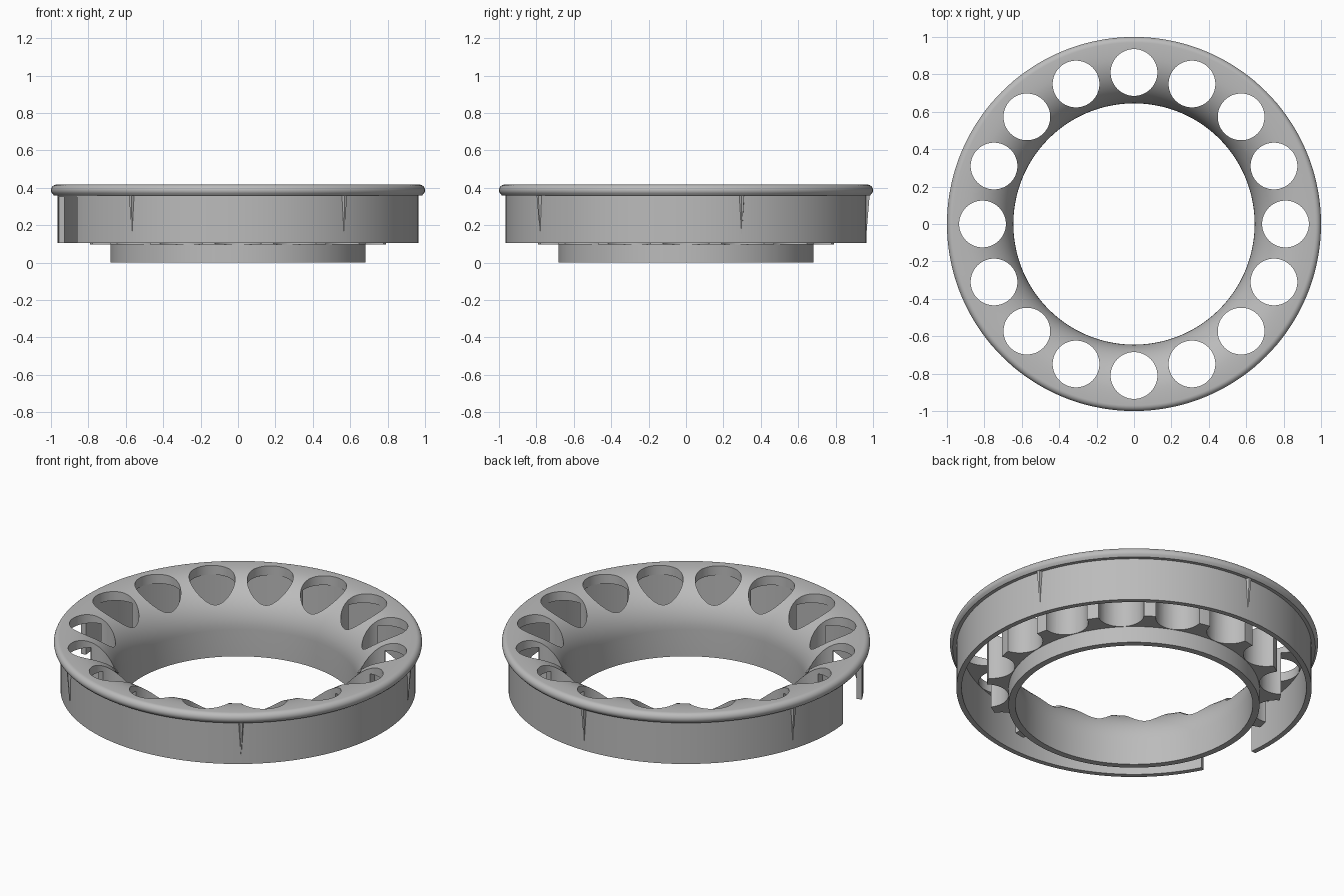
import bpy, bmesh
from math import pi, sin, cos, radians
from mathutils import Matrix

if "Cube" in bpy.data.objects:
    bpy.data.objects.remove(bpy.data.objects["Cube"])

HOLES, HOLE_R, HOLE_RING = 16, 0.125, 0.81
WALL_R = 0.965

grey = bpy.data.materials.new("plain grey")
grey.use_nodes = True
colour = (0.5, 0.5, 0.5, 1)
grey.diffuse_color = colour
grey.node_tree.nodes["Principled BSDF"].inputs["Base Color"].default_value = colour


def make_object(name, bm):
    bmesh.ops.recalc_face_normals(bm, faces=bm.faces)
    mesh = bpy.data.meshes.new(name)
    bm.to_mesh(mesh)
    bm.free()
    mesh.materials.append(grey)
    obj = bpy.data.objects.new(name, mesh)
    bpy.context.collection.objects.link(obj)
    return obj


def lathe(name, profile, start=0.0, sweep=2 * pi, steps=144):
    """Turn a closed (radius, height) profile about the z axis."""
    bm = bmesh.new()
    full = sweep > 6.28
    rings = []
    for i in range(steps if full else steps + 1):
        a = start + sweep * i / steps
        rings.append([bm.verts.new((r * cos(a), r * sin(a), z)) for r, z in profile])
    n = len(profile)
    for i in range(steps):
        a, b = rings[i], rings[(i + 1) % len(rings)]
        for j in range(n):
            k = (j + 1) % n
            bm.faces.new((a[j], b[j], b[k], a[k]))
    if not full:
        bm.faces.new(rings[0])
        bm.faces.new(rings[-1])
    return make_object(name, bm)


# Ring body: collar, hub, hollow channel, outer wall, rounded lip and flared top
body = [(0.645, 0), (0.682, 0), (0.682, 0.098), (0.8, 0.098), (0.8, 0.36),
        (0.936, 0.36), (0.936, 0.105), (WALL_R, 0.105), (WALL_R, 0.36), (0.985, 0.36)]
body += [(0.97 + 0.03 * cos(t), 0.387 + 0.03 * sin(t))
         for t in [radians(d) for d in range(-30, 91, 15)]]
body += [(0.91 - 0.265 * sin(t), 0.16 + 0.255 * cos(t))
         for t in [radians(d) for d in range(0, 91, 6)]]
ring = lathe("ring_body", body)

# Round pockets through the flared top
bm = bmesh.new()
for i in range(HOLES):
    a = 2 * pi * i / HOLES
    place = Matrix.Translation((HOLE_RING * cos(a), HOLE_RING * sin(a), 0.3))
    bmesh.ops.create_cone(bm, cap_ends=True, segments=64, radius1=HOLE_R,
                          radius2=HOLE_R, depth=1, matrix=place)
holes = make_object("hole_cutter", bm)

# Gap in the outer wall
notch = lathe("notch_cutter", [(0.91, 0), (1.1, 0), (1.1, 0.352), (0.91, 0.352)],
              radians(-173), radians(20), 12)

for cutter in (holes, notch):
    mod = ring.modifiers.new(cutter.name, "BOOLEAN")
    mod.operation = "DIFFERENCE"
    mod.solver = "EXACT"
    mod.object = cutter
    bpy.context.view_layer.objects.active = ring
    ring.select_set(True)
    bpy.ops.object.modifier_apply(modifier=mod.name)
    bpy.data.objects.remove(cutter)

bpy.ops.object.select_all(action="DESELECT")
ring.select_set(True)
bpy.context.view_layer.objects.active = ring
bpy.ops.object.shade_smooth_by_angle(angle=radians(30))

# Tapered grip ribs on the outer wall
bm = bmesh.new()
for i in range(5):
    turn = Matrix.Rotation(radians(18 + 72 * i), 4, "Z")
    rib = [(0.955, -0.018, 0.362), (0.955, 0.018, 0.362), (0.982, 0.008, 0.362),
           (0.982, -0.008, 0.362), (0.962, 0, 0.12)]
    v = [bm.verts.new(p) for p in rib]
    bm.faces.new(v[:4])
    for j in range(4):
        bm.faces.new((v[j], v[(j + 1) % 4], v[4]))
    bmesh.ops.transform(bm, matrix=turn, verts=v)
make_object("grip_ribs", bm)
